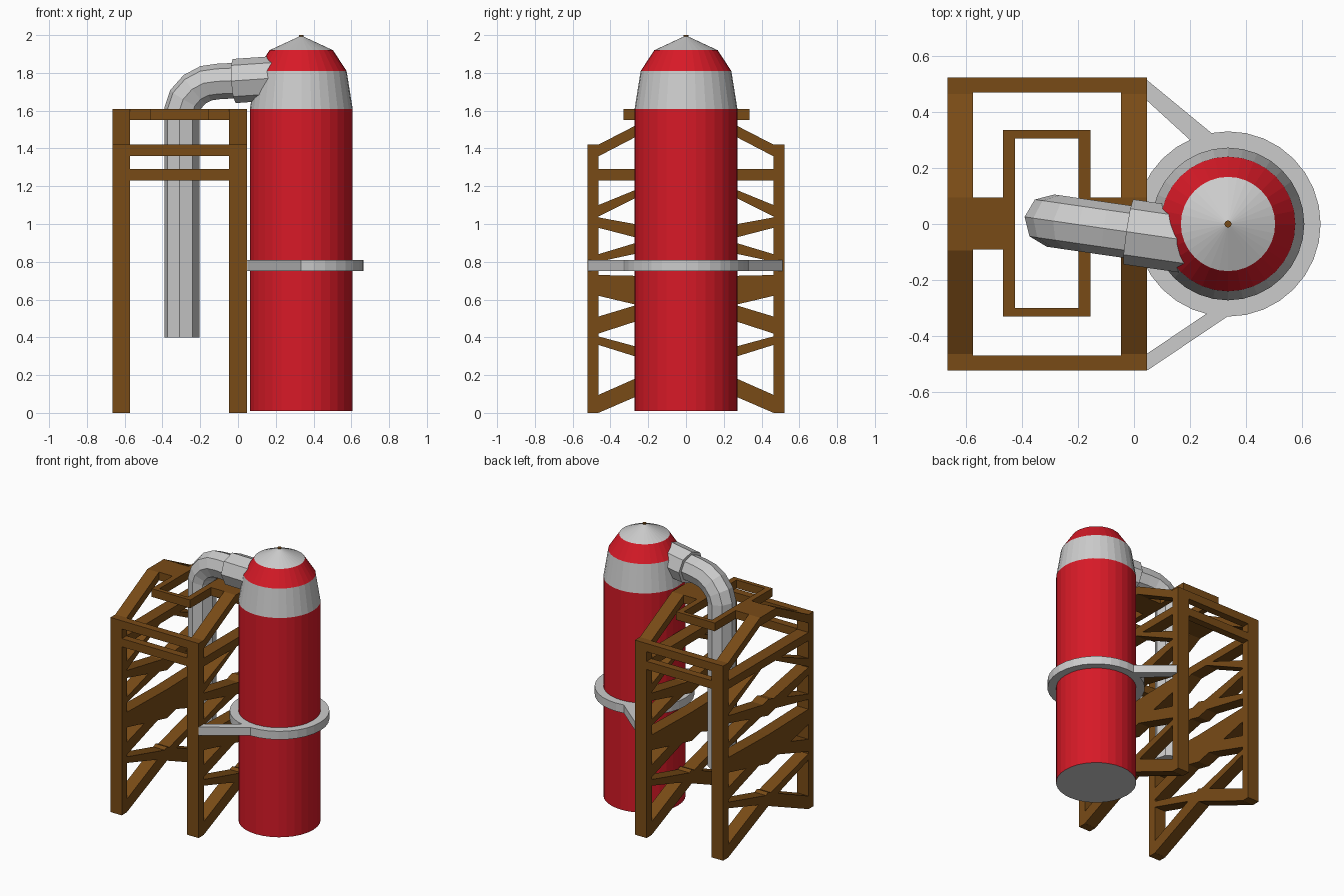
import bpy, bmesh, math
from mathutils import Vector

if "Cube" in bpy.data.objects:
    bpy.data.objects.remove(bpy.data.objects["Cube"])


def material(name, rgb):
    m = bpy.data.materials.new(name)
    m.diffuse_color = (*rgb, 1)
    m.use_nodes = True
    m.node_tree.nodes["Principled BSDF"].inputs["Base Color"].default_value = m.diffuse_color
    return m


RED = material("red_paint", (0.68, 0.01, 0.02))
WOOD = material("brown_timber", (0.19, 0.07, 0.008))
GREY = material("grey_metal", (0.55, 0.55, 0.55))


def finish(bm, name, mat):
    bmesh.ops.recalc_face_normals(bm, faces=bm.faces)
    me = bpy.data.meshes.new(name)
    bm.to_mesh(me)
    bm.free()
    me.materials.append(mat)
    ob = bpy.data.objects.new(name, me)
    bpy.context.collection.objects.link(ob)
    return ob


def extrude(bm, pts, offset):
    """Solid from a planar outline."""
    f = bm.faces.new([bm.verts.new(p) for p in pts])
    r = bmesh.ops.extrude_face_region(bm, geom=[f], use_keep_orig=True)
    verts = [v for v in r["geom"] if isinstance(v, bmesh.types.BMVert)]
    bmesh.ops.translate(bm, verts=verts, vec=offset)


def box(bm, x0, x1, y0, y1, z0, z1):
    extrude(bm, [(x0, y0, z0), (x1, y0, z0), (x1, y1, z0), (x0, y1, z0)], (0, 0, z1 - z0))


def loft(bm, rings, close=False):
    """Skin a list of vertex rings, capping the ends or closing the loop."""
    rows = [[bm.verts.new(p) for p in r] for r in rings]
    n = len(rows[0])
    pairs = list(zip(rows, rows[1:])) + ([(rows[-1], rows[0])] if close else [])
    for a, b in pairs:
        for i in range(n):
            j = (i + 1) % n
            bm.faces.new((a[i], a[j], b[j], b[i]))
    if not close:
        bm.faces.new(rows[0][::-1])
        bm.faces.new(rows[-1])


TX = 0.335  # tank axis


def circle(r, z, n=32):
    return [(TX + r * math.cos(2 * math.pi * i / n), r * math.sin(2 * math.pi * i / n), z) for i in range(n)]


def turned(name, profile, mat, close=False):
    bm = bmesh.new()
    loft(bm, [circle(r, z) for r, z in profile], close)
    return finish(bm, name, mat)


# tank: stacked turned sections
body = turned("tank_body", [(0.272, 0.01), (0.272, 1.61)], RED)
body.data.materials.append(GREY)
for p in body.data.polygons:
    if p.normal.z < -0.9:
        p.material_index = 1
turned("tank_shoulder", [(0.272, 1.61), (0.24, 1.81)], GREY)
turned("tank_upper_band", [(0.24, 1.81), (0.168, 1.92)], RED)
turned("tank_cap", [(0.168, 1.92), (0.008, 1.994)], GREY)
turned("tank_tip", [(0.012, 1.988), (0.012, 2.0)], WOOD)

# strap ring around the tank and its two arms
turned("strap_ring", [(0.265, 0.75), (0.33, 0.75), (0.33, 0.81), (0.265, 0.81)], GREY, True)
for s, side in ((1, "back"), (-1, "front")):
    bm = bmesh.new()
    pts = [(0.035, 0.52), (0.05, 0.51), (0.275, 0.325), (0.21, 0.29), (0.035, 0.45)] if s > 0 else \
          [(0.035, -0.52), (0.05, -0.52), (0.34, -0.325), (0.265, -0.315), (0.035, -0.47)]
    extrude(bm, [(x, y, 0.75) for x, y in pts], (0, 0, 0.06))
    finish(bm, f"strap_arm_{side}", GREY)

# braces: (z low, z high) at the posts, then at the middle
BRACES = [
    (0.0, 0.095, 0.20, 0.30), (0.36, 0.405, 0.215, 0.28),
    (0.42, 0.51, 0.57, 0.65), (0.62, 0.73, 0.51, 0.72),
    (0.80, 0.84, 0.90, 0.98), (0.98, 1.035, 0.86, 0.95),
    (1.04, 1.10, 1.27, 1.29), (1.23, 1.29, 1.23, 1.29),
]

# two timber side frames
for name, x0, x1 in (("left_frame", -0.665, -0.573), ("right_frame", -0.047, 0.047)):
    bm = bmesh.new()
    dx = (x1 - x0, 0, 0)
    for s in (1, -1):
        box(bm, x0, x1, *sorted((s * 0.462, s * 0.522)), 0, 1.42)
        for a, b, c, d in BRACES:
            extrude(bm, [(x0, s * 0.464, a), (x0, s * 0.464, b), (x0, 0, d), (x0, 0, c)], dx)
    roof = [(0.464, 1.358), (0.464, 1.42), (0.095, 1.61)]
    low = [(0.095, 1.55)]
    outline = roof + [(-y, z) for y, z in reversed(roof)] + [(-0.095, 1.55)] + low
    extrude(bm, [(x0, y, z) for y, z in outline], dx)
    finish(bm, name, WOOD)

# long rails joining the frames, front and back
for s, side in ((-1, "front"), (1, "back")):
    bm = bmesh.new()
    for z in (1.36, 1.23):
        box(bm, -0.573, -0.047, *sorted((s * 0.468, s * 0.522)), z, z + 0.06)
    finish(bm, f"{side}_rails", WOOD)

# top opening frame and the stubs holding it
bm = bmesh.new()
for x in (-0.467, -0.198):
    box(bm, x, x + 0.043, -0.33, 0.335, 1.55, 1.61)
for y in (-0.33, 0.305):
    box(bm, -0.424, -0.198, y, y + 0.03, 1.55, 1.61)
box(bm, -0.573, -0.467, -0.09, 0.095, 1.55, 1.61)
box(bm, -0.155, -0.047, -0.09, 0.095, 1.55, 1.61)
finish(bm, "top_opening_frame", WOOD)

# octagonal pipe swept in a slightly turned vertical plane
D = Vector((1, -0.145, 0)).normalized()
B = Vector((0, 0, 1)).cross(D)


def sweep(name, path, radius):
    """Path is (x, z); y follows the turned plane."""
    pts = [Vector((x, 0.012 - 0.145 * (x + 0.297), z)) for x, z in path]
    rings = []
    for i, p in enumerate(pts):
        a = (p - pts[i - 1]).normalized() if i else (pts[1] - p).normalized()
        b = (pts[i + 1] - p).normalized() if i < len(pts) - 1 else a
        t = (a + b).normalized()
        n = t.cross(B).normalized() / max(t.dot(a), 0.5)
        rings.append([p + radius * (n * math.cos(k * math.pi / 4) + B * math.sin(k * math.pi / 4)) for k in range(8)])
    bm = bmesh.new()
    loft(bm, rings)
    finish(bm, name, GREY)


sweep("down_pipe", [(-0.297, 0.40), (-0.297, 1.60), (-0.277, 1.66), (-0.23, 1.713),
                    (-0.17, 1.745), (-0.10, 1.755), (0.05, 1.762)], 0.094)
sweep("pipe_sleeve", [(-0.02, 1.757), (0.2, 1.772)], 0.117)
